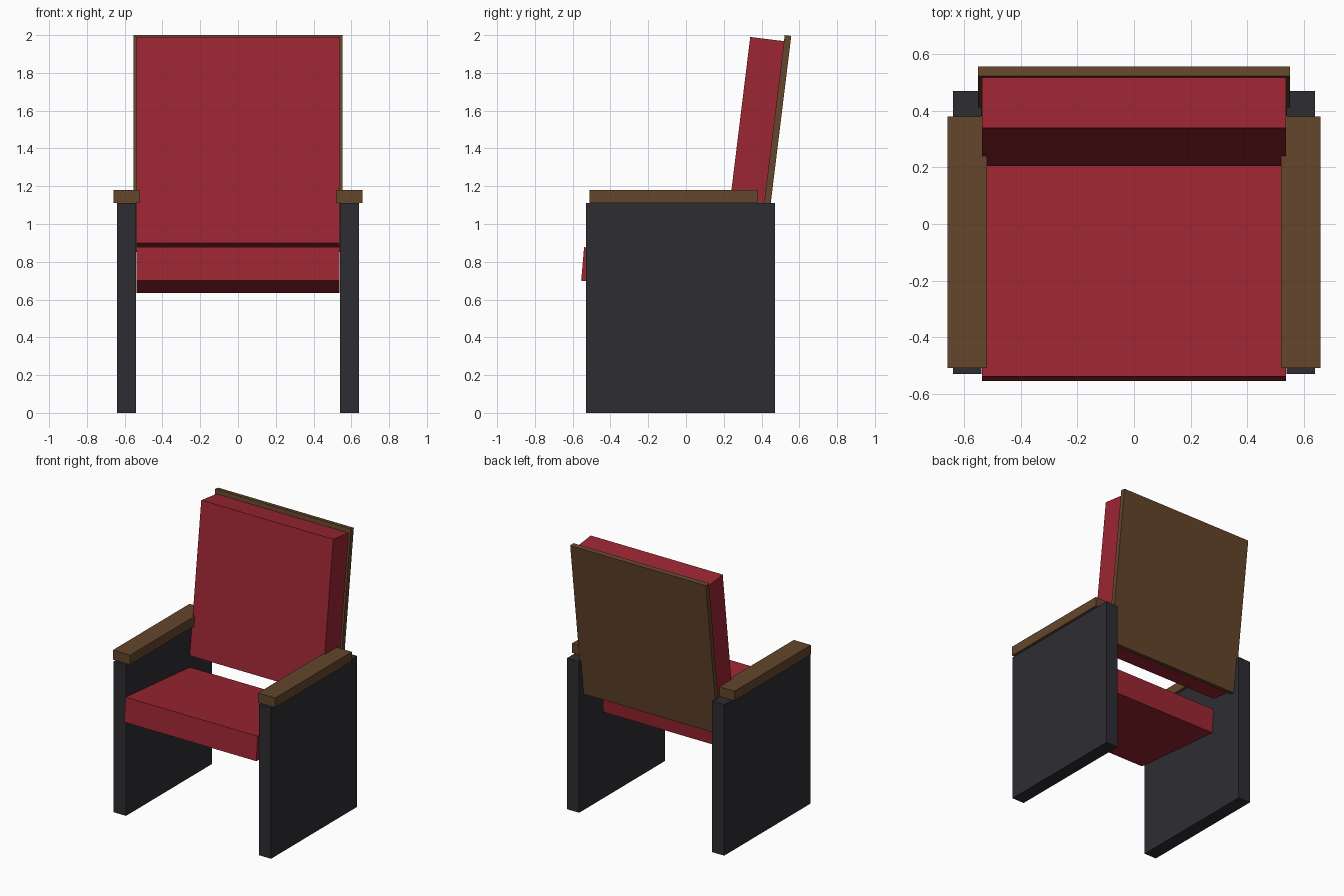
import bpy
import bmesh
from math import radians
from mathutils import Vector

if "Cube" in bpy.data.objects:
    bpy.data.objects.remove(bpy.data.objects["Cube"])


def material(name, rgb):
    m = bpy.data.materials.new(name)
    m.diffuse_color = (*rgb, 1)
    m.use_nodes = True
    m.node_tree.nodes["Principled BSDF"].inputs["Base Color"].default_value = m.diffuse_color
    return m


red = material("red_fabric", (0.33, 0.019, 0.032))
wood = material("brown_wood", (0.127, 0.061, 0.024))
dark = material("dark_panel", (0.027, 0.026, 0.032))


def box(name, lo, hi, mat, pivot=(0, 0, 0), tilt=0):
    """Box between two corners, tilted about x around a pivot point."""
    lo, hi = Vector(lo), Vector(hi)
    size, mid = hi - lo, (lo + hi) / 2
    bm = bmesh.new()
    bmesh.ops.create_cube(bm, size=1)
    for v in bm.verts:
        v.co = Vector(a * b for a, b in zip(v.co, size)) + mid
    mesh = bpy.data.meshes.new(name)
    bm.to_mesh(mesh)
    bm.free()
    mesh.materials.append(mat)
    ob = bpy.data.objects.new(name, mesh)
    ob.location = pivot
    ob.rotation_euler.x = radians(tilt)
    bpy.context.collection.objects.link(ob)
    return ob


# Side panels and armrests
for side, s in (("left", -1), ("right", 1)):
    def pair(x0, x1):
        return sorted((s * x0, s * x1))
    a, b = pair(0.54, 0.64)
    box(side + "_side_panel", (a, -0.53, 0), (b, 0.47, 1.11), dark)
    a, b = pair(0.52, 0.66)
    box(side + "_armrest", (a, -0.51, 1.11), (b, 0.38, 1.18), wood)

# Seat cushion, sloping down to the back from its lower front edge
box("seat_cushion", (-0.537, 0, 0), (0.537, 0.75, 0.178), red,
    pivot=(0, -0.555, 0.70), tilt=-5)

# Backrest cushion and board, leaning back from the cushion's top front edge
top = (0, 0.34, 1.99)
box("back_cushion", (-0.537, 0, -1.10), (0.537, 0.18, 0), red, pivot=top, tilt=-7)
box("back_board", (-0.552, 0.18, -1.12), (0.552, 0.215, 0.032), wood, pivot=top, tilt=-7)
